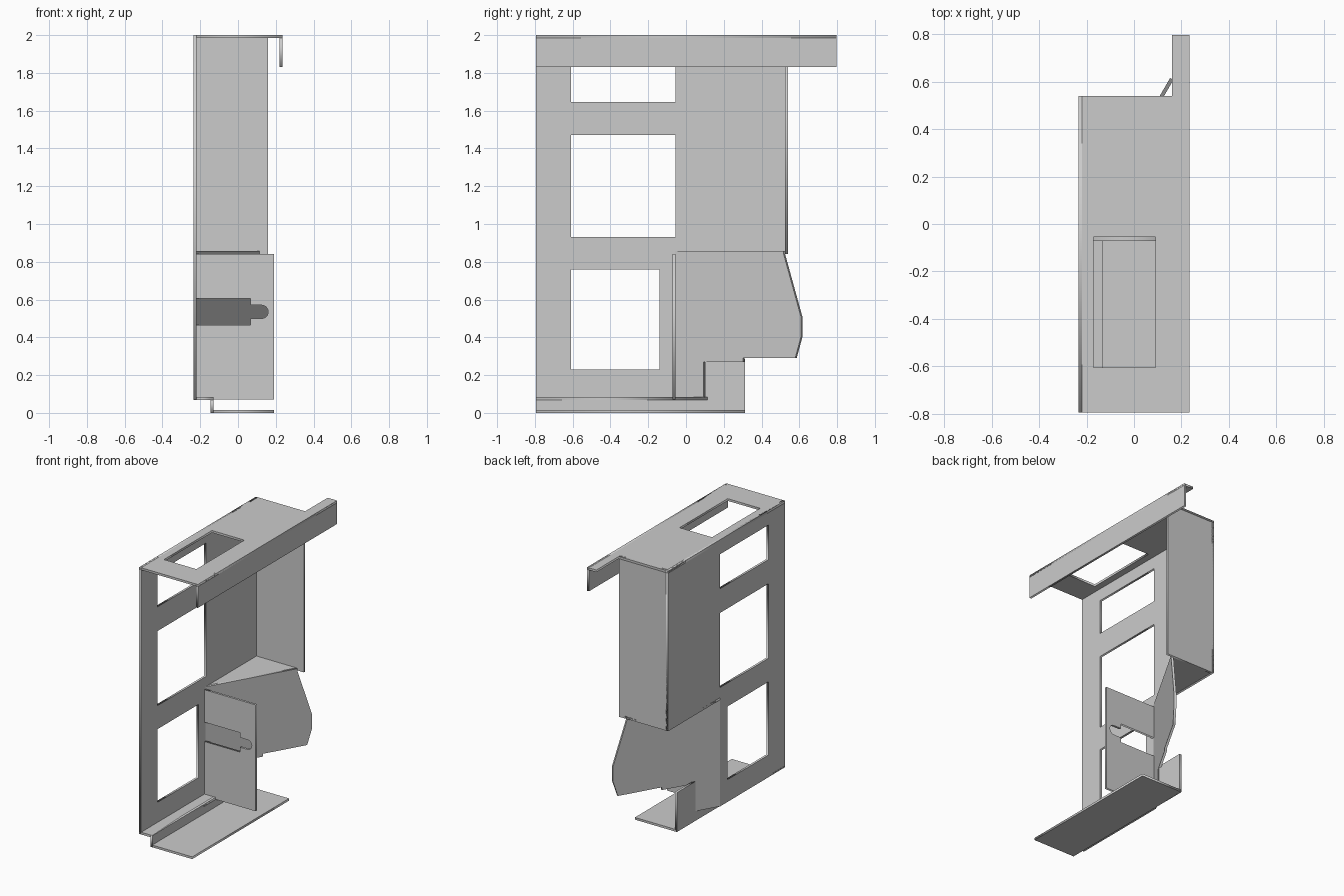
import bpy, math
from mathutils import Matrix, Vector

if "Cube" in bpy.data.objects:
    bpy.data.objects.remove(bpy.data.objects["Cube"])

T = 0.016                       # sheet thickness
L, B = -0.235, 0.54             # outer left face, outer back face
FY = -0.055                     # bend line of the angled flap


def frame(u, v, origin=(0, 0, 0)):
    """Matrix whose local axes are u, v and u x v."""
    u, v = Vector(u), Vector(v)
    m = Matrix((u, v, u.cross(v))).transposed().to_4x4()
    m.translation = Vector(origin)
    return m


TOP = frame((1, 0, 0), (0, 1, 0))     # outline in x,y - thickness along +z
SIDE = frame((0, 1, 0), (0, 0, 1))    # outline in y,z - thickness along +x
FRONT = frame((1, 0, 0), (0, 0, 1))   # outline in x,z - thickness along -y


def rect(a, b, c, d):
    return [(a, c), (b, c), (b, d), (a, d)]


def sheet(name, m, offset, outline, holes=(), t=T):
    """Flat plate from an outline with optional holes."""
    cu = bpy.data.curves.new(name, 'CURVE')
    cu.dimensions = '2D'
    cu.fill_mode = 'BOTH'
    cu.extrude = t / 2
    for loop in [outline, *holes]:
        sp = cu.splines.new('POLY')
        sp.points.add(len(loop) - 1)
        for p, (a, b) in zip(sp.points, loop):
            p.co = (a, b, 0, 1)
        sp.use_cyclic_u = True
    tmp = bpy.data.objects.new(name + "_tmp", cu)
    bpy.context.collection.objects.link(tmp)
    bpy.context.view_layer.update()
    deps = bpy.context.evaluated_depsgraph_get()
    me = bpy.data.meshes.new_from_object(tmp.evaluated_get(deps))
    bpy.data.objects.remove(tmp)
    me.transform(m @ Matrix.Translation((0, 0, offset + t / 2)))
    ob = bpy.data.objects.new(name, me)
    bpy.context.collection.objects.link(ob)
    return ob


# Side panel with three windows
sheet("side_panel", SIDE, L,
      [(-0.795, 0.07), (FY, 0.07), (FY, 0.84), (B, 0.84), (B, 2), (-0.795, 2)],
      [rect(-0.61, FY, 1.645, 1.895), rect(-0.61, FY, 0.93, 1.47),
       rect(-0.61, -0.14, 0.23, 0.76)])

# Top panel with window and long overhanging rail
sheet("top_panel", TOP, 2 - T,
      [(L, -0.795), (0.235, -0.795), (0.235, 0.797), (0.16, 0.797), (0.16, B), (L, B)],
      [rect(-0.17, 0.09, -0.605, FY)])
sheet("rail_lip", SIDE, 0.235 - T, rect(-0.795, 0.797, 1.83, 2))

# Back panel
sheet("back_panel", FRONT, -B, rect(L, 0.16, 0.84, 2))

# Triangular floor between side, back and flap
sheet("corner_floor", TOP, 0.841, [(L, FY), (0.109, B), (L, B)])

# Flap bent inward by 30 degrees, outline given by projected y
c, s = math.cos(math.radians(30)), math.sin(math.radians(30))
flap = [(FY, 0.07), (0.10, 0.07), (0.10, 0.27), (0.31, 0.27), (0.31, 0.29),
        (0.586, 0.29), (0.616, 0.40), (0.616, 0.51), (0.525, 0.84), (0.525, 0.857), (FY, 0.857)]
sheet("angled_flap", frame((s, c, 0), (0, 0, 1), (L, FY, 0)), 0,
      [((y - FY) / c, z) for y, z in flap])

# Cross plate with an open slot ending in a round tip
tip = [(0.125 + 0.035 * math.sin(a), 0.535 - 0.035 * math.cos(a))
       for a in (math.pi * i / 12 for i in range(13))]
sheet("cross_plate", FRONT, -FY,
      [(L + T, 0.07), (0.19, 0.07), (0.19, 0.84), (L + T, 0.84), (L + T, 0.605),
       (0.065, 0.605), (0.065, 0.57), *reversed(tip), (0.065, 0.50), (0.065, 0.465), (L + T, 0.465)])

# Stepped base: ledge, riser and foot
sheet("base_ledge", TOP, 0.069,
      [(L, -0.795), (-0.13, -0.795), (-0.13, 0.115), (-0.145, 0.10), (L, FY)])
sheet("base_riser", SIDE, -0.146,
      [(-0.795, 0), (0.313, 0), (0.313, 0.285), (0.10, 0.285), (0.10, 0.085), (-0.795, 0.085)])
sheet("base_foot", TOP, 0, rect(-0.146, 0.19, -0.795, 0.313))
